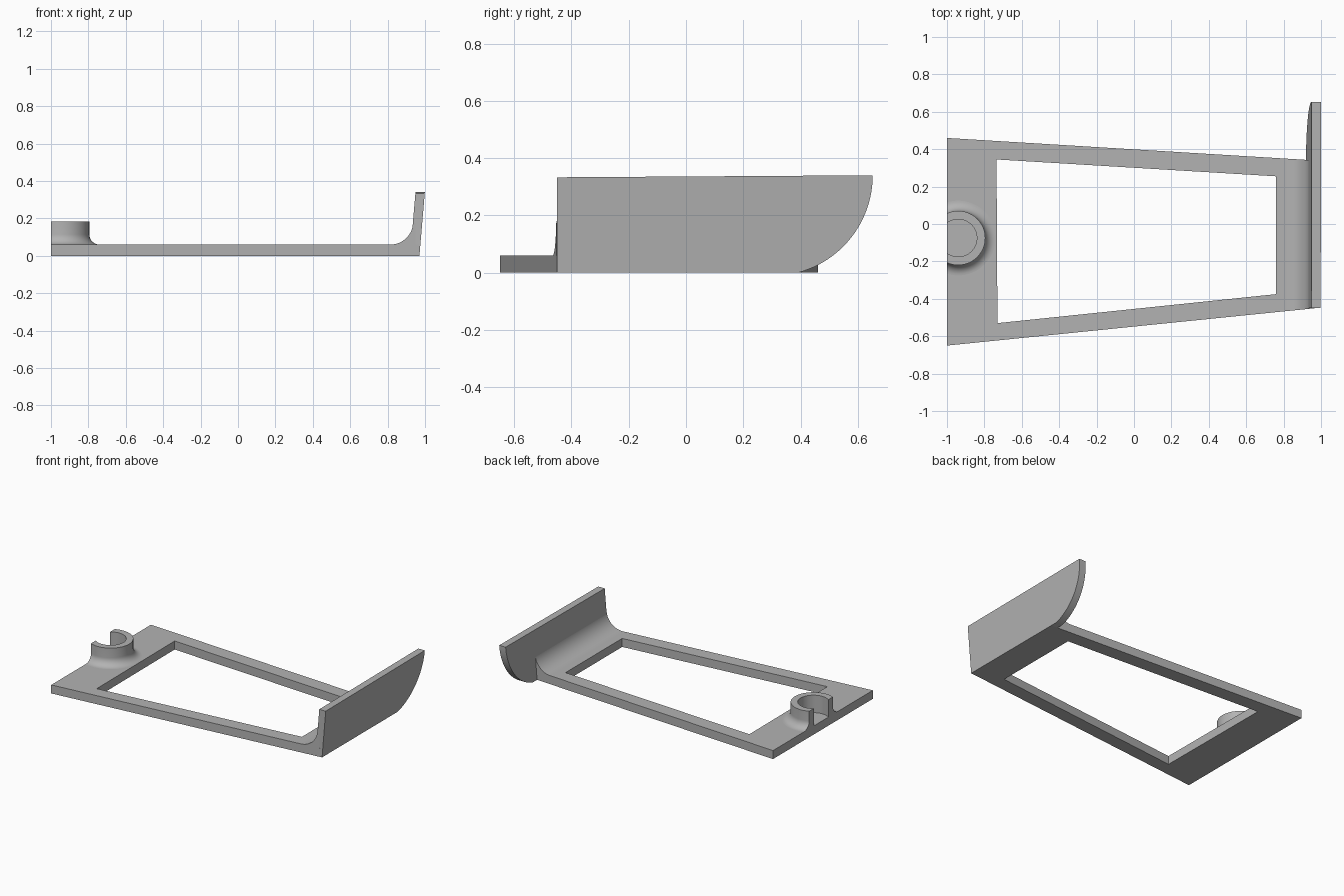
import bpy, bmesh, math
from mathutils import Vector

cube = bpy.data.objects.get("Cube")
if cube:
    bpy.data.objects.remove(cube, do_unlink=True)

GREY = bpy.data.materials.new("plain_grey")
GREY.use_nodes = True
GREY.diffuse_color = (0.45, 0.45, 0.45, 1)
GREY.node_tree.nodes["Principled BSDF"].inputs["Base Color"].default_value = GREY.diffuse_color

THICK = 0.06      # base frame thickness
LEAN = 0.085      # outward lean of the end wall


def finish(name, bm, smooth=False):
    bmesh.ops.recalc_face_normals(bm, faces=bm.faces)
    mesh = bpy.data.meshes.new(name)
    bm.to_mesh(mesh)
    bm.free()
    mesh.materials.append(GREY)
    ob = bpy.data.objects.new(name, mesh)
    bpy.context.collection.objects.link(ob)
    if smooth:
        bpy.ops.object.select_all(action='DESELECT')
        ob.select_set(True)
        bpy.context.view_layer.objects.active = ob
        bpy.ops.object.shade_smooth_by_angle(angle=math.radians(30))
    return ob


def bridge_rings(bm, a, b):
    for i in range(len(a)):
        j = (i + 1) % len(a)
        bm.faces.new((a[i], a[j], b[j], b[i]))


def prism(name, ring_a, ring_b, smooth=False):
    bm = bmesh.new()
    a = [bm.verts.new(p) for p in ring_a]
    b = [bm.verts.new(p) for p in ring_b]
    bm.faces.new(a)
    bm.faces.new(b)
    bridge_rings(bm, a, b)
    return finish(name, bm, smooth)


def front_edge(x):
    return -0.65 + (x + 1) * 0.2 / 1.97


def back_edge(x):
    return 0.46 - (x + 1) * 0.12 / 1.97


# Tapered base frame with its window
outer = [(x, f(x)) for x, f in ((-1, front_edge), (0.968, front_edge),
                                (0.968, back_edge), (-1, back_edge))]
inner = [(-0.73, -0.53), (0.76, -0.375), (0.76, 0.255), (-0.735, 0.345)]
bm = bmesh.new()
rings = [[bm.verts.new((x, y, z)) for x, y in loop]
         for loop, z in ((outer, 0), (outer, THICK), (inner, THICK), (inner, 0))]
for i in range(4):
    bridge_rings(bm, rings[i], rings[(i + 1) % 4])
finish("base_frame", bm)

# Leaning end wall with one rounded lower corner
R, TOP, YEND = 0.352, 0.34, 0.652
side = [(-0.45, 0.333), (-0.45, 0)]
start = math.asin(TOP / R)
for i in range(25):
    a = start * (1 - i / 24)
    side.append((YEND - R + R * math.cos(a), TOP - R * math.sin(a)))
prism("end_wall",
      [(0.92 + LEAN * z, y, z) for y, z in side],
      [(0.97 + LEAN * z, y, z) for y, z in side], True)

# Concave fillet between frame and wall, trimmed to the frame edges
section = [(0.95, 0.18), (0.95, 0.04), (0.815, 0.04)]
for i in range(17):
    a = math.radians(85) * i / 16
    section.append((0.815 + 0.121 * math.sin(a), 0.181 - 0.121 * math.cos(a)))
prism("wall_fillet",
      [(x, front_edge(x), z) for x, z in section],
      [(x, back_edge(x), z) for x, z in section], True)

# Flared round socket, sliced open at the frame end
profile = [(0.1, 0.05), (0.1, 0.183), (0.145, 0.183)]
for i in range(11):
    a = math.pi / 2 * i / 10
    profile.append((0.2 - 0.055 * math.cos(a), 0.115 - 0.055 * math.sin(a)))
profile.append((0.2, 0.05))
bm = bmesh.new()
SEG = 64
loops = []
for s in range(SEG):
    t = math.tau * s / SEG
    loops.append([bm.verts.new((-0.94 + r * math.cos(t), -0.075 + r * math.sin(t), z))
                  for r, z in profile])
for s in range(SEG):
    bridge_rings(bm, loops[s], loops[(s + 1) % SEG])
bmesh.ops.bisect_plane(bm, geom=bm.verts[:] + bm.edges[:] + bm.faces[:],
                       plane_co=Vector((-1, 0, 0)), plane_no=Vector((-1, 0, 0)),
                       clear_outer=True)
bmesh.ops.holes_fill(bm, edges=[e for e in bm.edges if e.is_boundary], sides=0)
finish("round_socket", bm, True)
